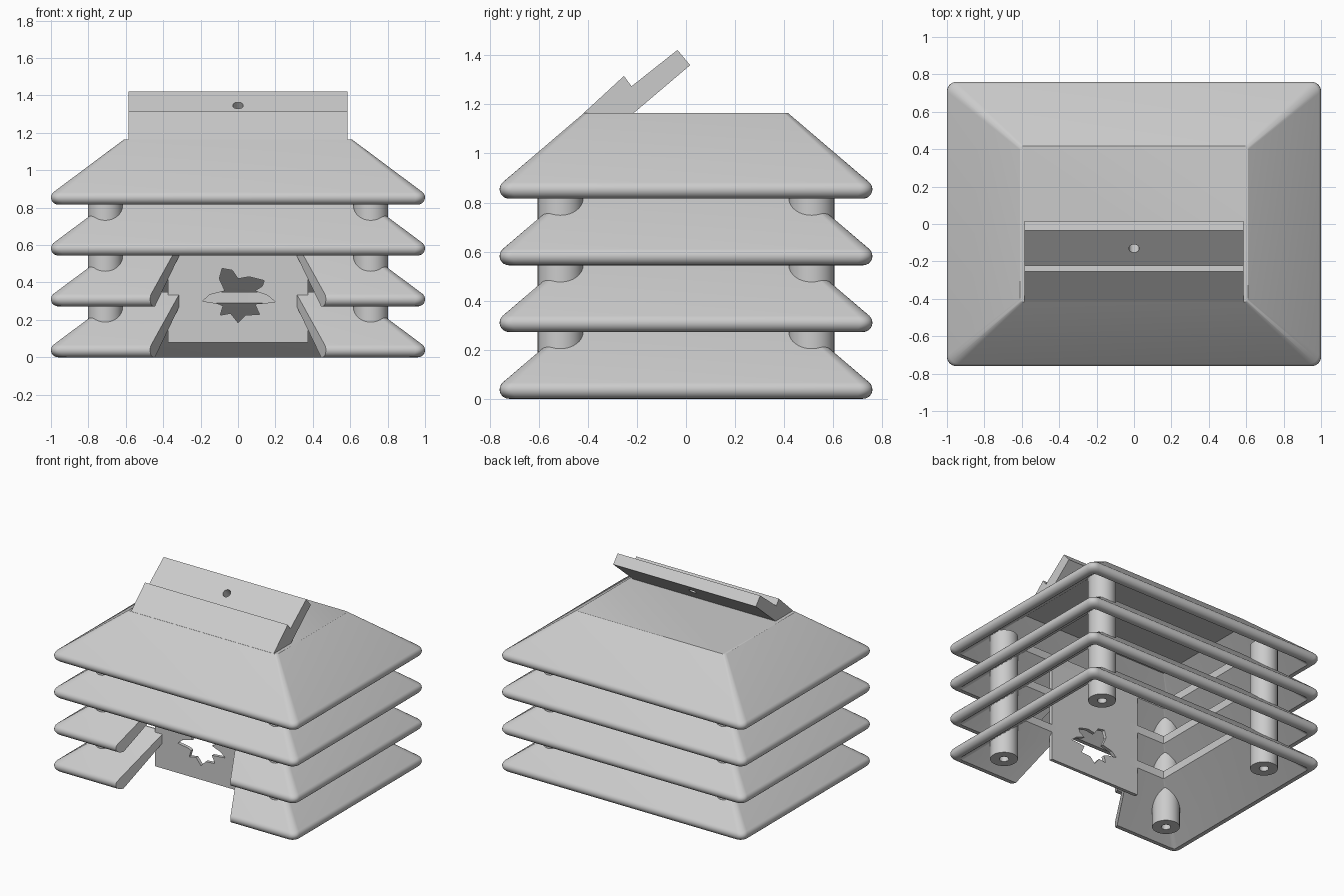
import bpy, bmesh, math
from mathutils import Vector

old = bpy.data.objects.get("Cube")
if old:
    bpy.data.objects.remove(old, do_unlink=True)

grey = bpy.data.materials.new("light_grey")
grey.use_nodes = True
GREY = (0.6, 0.6, 0.6, 1)
grey.diffuse_color = GREY
grey.node_tree.nodes["Principled BSDF"].inputs["Base Color"].default_value = GREY

PITCH = 0.272      # distance between louvres
HEIGHT = 0.348     # height of one louvre


def finish(name, bm):
    bmesh.ops.recalc_face_normals(bm, faces=bm.faces)
    mesh = bpy.data.meshes.new(name)
    bm.to_mesh(mesh)
    bm.free()
    mesh.materials.append(grey)
    obj = bpy.data.objects.new(name, mesh)
    bpy.context.collection.objects.link(obj)
    return obj


def activate(obj):
    bpy.ops.object.select_all(action='DESELECT')
    obj.select_set(True)
    bpy.context.view_layer.objects.active = obj


def smooth(obj):
    activate(obj)
    bpy.ops.object.shade_smooth_by_angle(angle=math.radians(30))


def cut(obj, cutter):
    mod = obj.modifiers.new("cut", 'BOOLEAN')
    mod.operation = 'DIFFERENCE'
    mod.solver = 'EXACT'
    mod.object = cutter
    activate(obj)
    bpy.ops.object.modifier_apply(modifier=mod.name)
    bpy.data.objects.remove(cutter, do_unlink=True)


def prism(name, points, direction):
    """Extrude a flat polygon along a direction."""
    bm = bmesh.new()
    face = bm.faces.new([bm.verts.new(p) for p in points])
    out = bmesh.ops.extrude_face_region(bm, geom=[face])
    verts = [v for v in out["geom"] if isinstance(v, bmesh.types.BMVert)]
    bmesh.ops.translate(bm, verts=verts, vec=direction)
    return finish(name, bm)


def loft(name, rings, closed):
    """Skin a list of point rings; join last to first, or cap both ends."""
    bm = bmesh.new()
    loops = [[bm.verts.new(p) for p in ring] for ring in rings]
    pairs = list(zip(loops, loops[1:]))
    if closed:
        pairs.append((loops[-1], loops[0]))
    else:
        bm.faces.new(loops[0])
        bm.faces.new(loops[-1])
    for a, b in pairs:
        n = len(a)
        for i in range(n):
            j = (i + 1) % n
            bm.faces.new((a[i], a[j], b[j], b[i]))
    return finish(name, bm)


def rounded_rect(dx, dy, z, r, steps=6):
    """Rounded rectangle, inset by dx and dy from the full footprint."""
    hx, hy = 1 - dx, 0.76 - dy
    ring = []
    for q, (sx, sy) in enumerate(((1, 1), (-1, 1), (-1, -1), (1, -1))):
        for i in range(steps + 1):
            a = math.radians(90 * (q + i / steps))
            ring.append((sx * (hx - r) + r * math.cos(a),
                         sy * (hy - r) + r * math.sin(a), z))
    return ring


def circle(x, y, z, r, n=32):
    return [(x + r * math.cos(math.tau * i / n),
             y + r * math.sin(math.tau * i / n), z) for i in range(n)]


def louvre(name, z, roof):
    """Sloping shell with a rounded rim; the roof one is closed on top."""
    rim, steps = 0.038, 8
    rings = []
    for i in range(steps + 1):
        a = math.radians(-90 + 138 * i / steps)
        d = rim - rim * math.cos(a)
        rings.append(rounded_rect(d, d, z + rim + rim * math.sin(a), 0.05))
    rings.append(rounded_rect(0.39, 0.343, z + HEIGHT, 0.02))
    inner_top = rounded_rect(0.396, 0.35, z + 0.29, 0.004)
    inner_low = rounded_rect(0.055, 0.055, z, 0.03)
    if roof:
        rings = [inner_top, inner_low] + rings
    else:
        rings += [rounded_rect(0.396, 0.35, z + HEIGHT, 0.004), inner_top, inner_low]
    return loft(name, rings, closed=not roof)


# Stacked louvres, the lowest two with a splayed doorway in front
for i, name in enumerate(("bottom_louvre", "lower_louvre", "upper_louvre", "roof_louvre")):
    obj = louvre(name, i * PITCH, roof=i == 3)
    if i < 2:
        wedge = [(-0.536, -0.9, -0.1), (0.536, -0.9, -0.1),
                 (0.253, -0.3, -0.1), (-0.253, -0.3, -0.1)]
        cut(obj, prism("doorway_cutter", wedge, Vector((0, 0, 0.9))))
    smooth(obj)

# Corner posts with a screw hole underneath
for side, sx in (("right", -1), ("left", 1)):
    for end, sy in (("front", -1), ("back", 1)):
        x, y = sx * 0.71, sy * 0.512
        rings = [circle(x, y, z, r) for z, r in
                 ((0.3, 0.032), (0.0, 0.032), (0.0, 0.093), (0.95, 0.093))]
        smooth(loft(f"{end}_{side}_post", rings, closed=False))

# Front panel with a flower-shaped entrance
front = [(-0.375, -0.435, 0.08), (0.375, -0.435, 0.08),
         (0.375, -0.435, 0.84), (-0.375, -0.435, 0.84)]
panel = prism("entrance_panel", front, Vector((0, 0.025, 0)))
petals = [(-.19, .30), (-.15, .335), (-.07, .355), (-.10, .42), (-.085, .475),
          (-.03, .465), (.0, .42), (.06, .43), (.14, .41), (.13, .38), (.09, .355),
          (.16, .33), (.20, .295), (.09, .285), (.115, .23), (.04, .225),
          (.0, .185), (-.04, .235), (-.095, .225), (-.08, .275), (-.11, .288)]
cut(panel, prism("entrance_cutter", [(x, -0.6, z) for x, z in petals], Vector((0, 0.4, 0))))

# Tilted hanging bracket on the roof, stepped in front, with a hanging hole
profile = [(-0.417, 1.16), (-0.417, 1.165), (-0.253, 1.316), (-0.222, 1.274),
           (-0.035, 1.422), (0.017, 1.36), (-0.213, 1.165), (-0.213, 1.16)]
bracket = prism("hanging_bracket", [(-0.585, y, z) for y, z in profile], Vector((1.17, 0, 0)))
axis = Vector((0, -0.64, 0.77))
turn = Vector((0, 0, 1)).rotation_difference(axis)
spot = Vector((0, -0.13, 1.345))
disc = [turn @ Vector(p) + spot for p in circle(0, 0, -0.12, 0.028, 24)]
cut(bracket, prism("hole_cutter", disc, axis * 0.24))
smooth(bracket)
